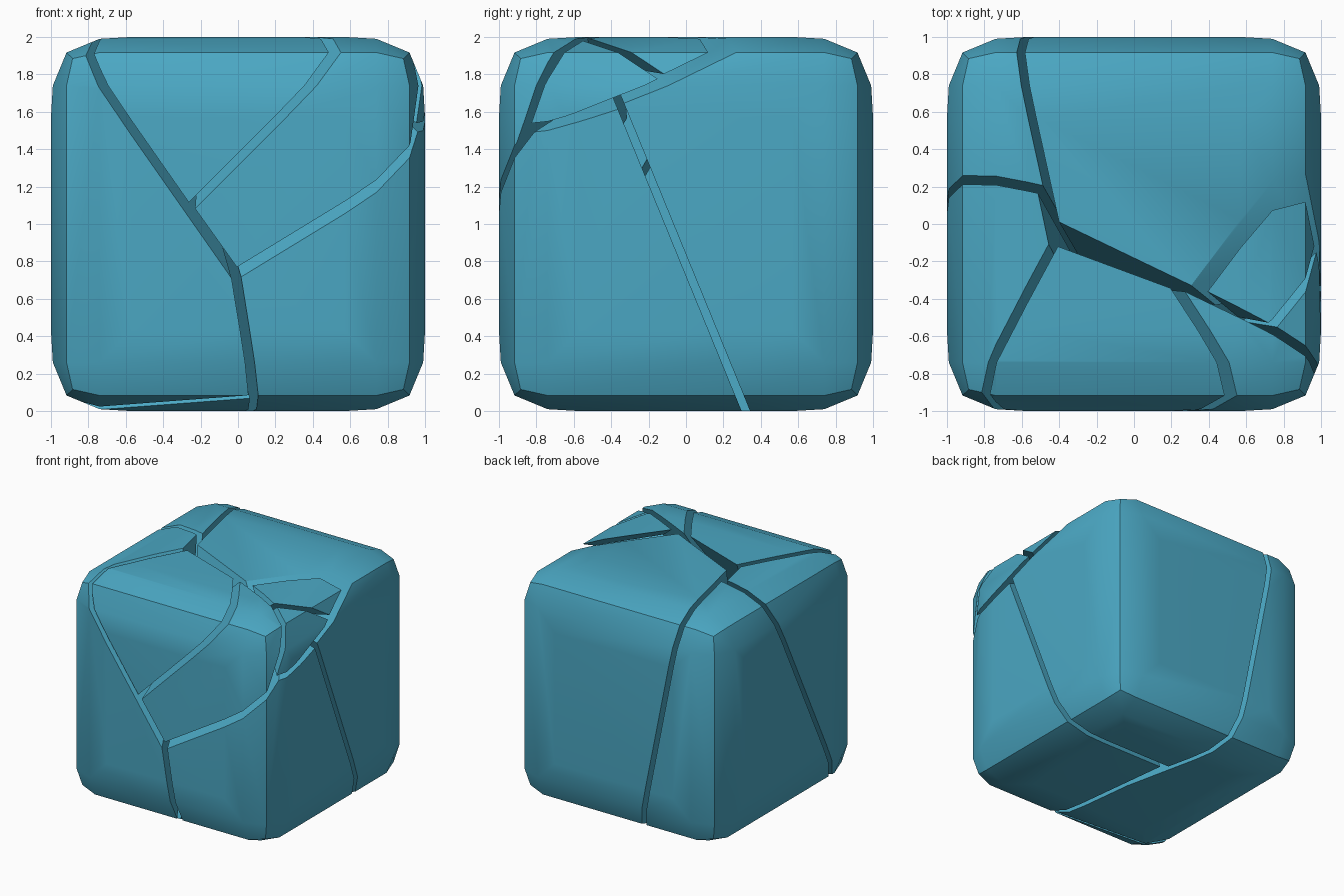
import bpy, bmesh, math
from mathutils import Vector

if "Cube" in bpy.data.objects:
    bpy.data.objects.remove(bpy.data.objects["Cube"])

GAP = 0.021  # half the crack width

# Crack planes: (piece below, piece above, normal, distance)
CRACKS = [
    ("front_left", "back_left", (0.22, 1, -0.5), -0.925),
    ("front_left", "back", (1, 0.21, 0.2), -0.057),
    ("front_left", "top_front", (1, -0.54, 0.70), 1.03),
    ("front_left", "right_front", (1, -0.56, 0.714), 1.075),
    ("front_left", "lower_right", (1, 0.15, 0.165), -0.046),
    ("back_left", "back", (1, 0.22, 0.2), -0.02),
    ("back_left", "lower_right", (1, 0.12, 0.16), -0.01),
    ("lower_right", "back", (0, 1, 0.41), 0.32),
    ("lower_right", "right_front", (-0.61, -1.05, 1), 1.79),
    ("top_front", "right_front", (1, 0.65, -1), -1.995),
    ("top_front", "back", (0.37, 1, -0.61), -1.465),
    ("right_front", "back", (0.48, 1, -0.4), -1.006),
    ("right_front", "top_chip", (0.5, 1, -0.4), -0.99),
    ("right_front", "side_chip", (0.48, 1, -0.42), -1.04),
    ("side_chip", "top_chip", (-0.745, 1, 1.2), 1.29),
    ("top_chip", "back", (-1.33, 1, -2.6), -6.02),
    ("side_chip", "back", (-1.33, 1, -2.6), -6.0),
    ("side_chip", "lower_right", (-1.33, 0.83, -2.67), -6.0),
]

mat = bpy.data.materials.new("blue_stone")
mat.diffuse_color = (0.07, 0.39, 0.55, 1)
mat.use_nodes = True
mat.node_tree.nodes["Principled BSDF"].inputs["Base Color"].default_value = mat.diffuse_color


def rounded_block():
    """Bevelled cube with slightly raised face centres, standing on z = 0."""
    bm = bmesh.new()
    bmesh.ops.create_cube(bm, size=1.98)
    bmesh.ops.bevel(bm, geom=bm.edges[:], offset=0.25, segments=2,
                    profile=0.5, affect='EDGES')
    sides = [f for f in bm.faces if f.calc_area() > 1]
    bmesh.ops.inset_individual(bm, faces=sides, thickness=0.24, depth=0.01)
    bmesh.ops.translate(bm, verts=bm.verts, vec=(0, 0, 1))
    return bm


def slice_off(bm, normal, dist):
    """Keep the part where normal . p < dist and cap the cut."""
    n = Vector(normal)
    cut = bmesh.ops.bisect_plane(
        bm, geom=bm.verts[:] + bm.edges[:] + bm.faces[:], dist=1e-5,
        plane_co=n * (dist / n.length_squared), plane_no=n, clear_outer=True)
    edges = [e for e in cut["geom_cut"]
             if isinstance(e, bmesh.types.BMEdge) and e.is_boundary]
    if edges:
        bmesh.ops.holes_fill(bm, edges=edges, sides=0)


# Each piece is the block trimmed by all of its crack planes
names = sorted({name for c in CRACKS for name in c[:2]})
for name in names:
    bm = rounded_block()
    for low, high, normal, d in CRACKS:
        pad = GAP * Vector(normal).length
        if name == low:
            slice_off(bm, normal, d - pad)
        elif name == high:
            slice_off(bm, [-c for c in normal], -(d + pad))
    bmesh.ops.recalc_face_normals(bm, faces=bm.faces[:])
    mesh = bpy.data.meshes.new(name + "_piece")
    bm.to_mesh(mesh)
    bm.free()
    mesh.materials.append(mat)
    obj = bpy.data.objects.new(name + "_piece", mesh)
    bpy.context.collection.objects.link(obj)
    bpy.ops.object.select_all(action='DESELECT')
    obj.select_set(True)
    bpy.context.view_layer.objects.active = obj
    bpy.ops.object.shade_smooth_by_angle(angle=math.radians(30))
